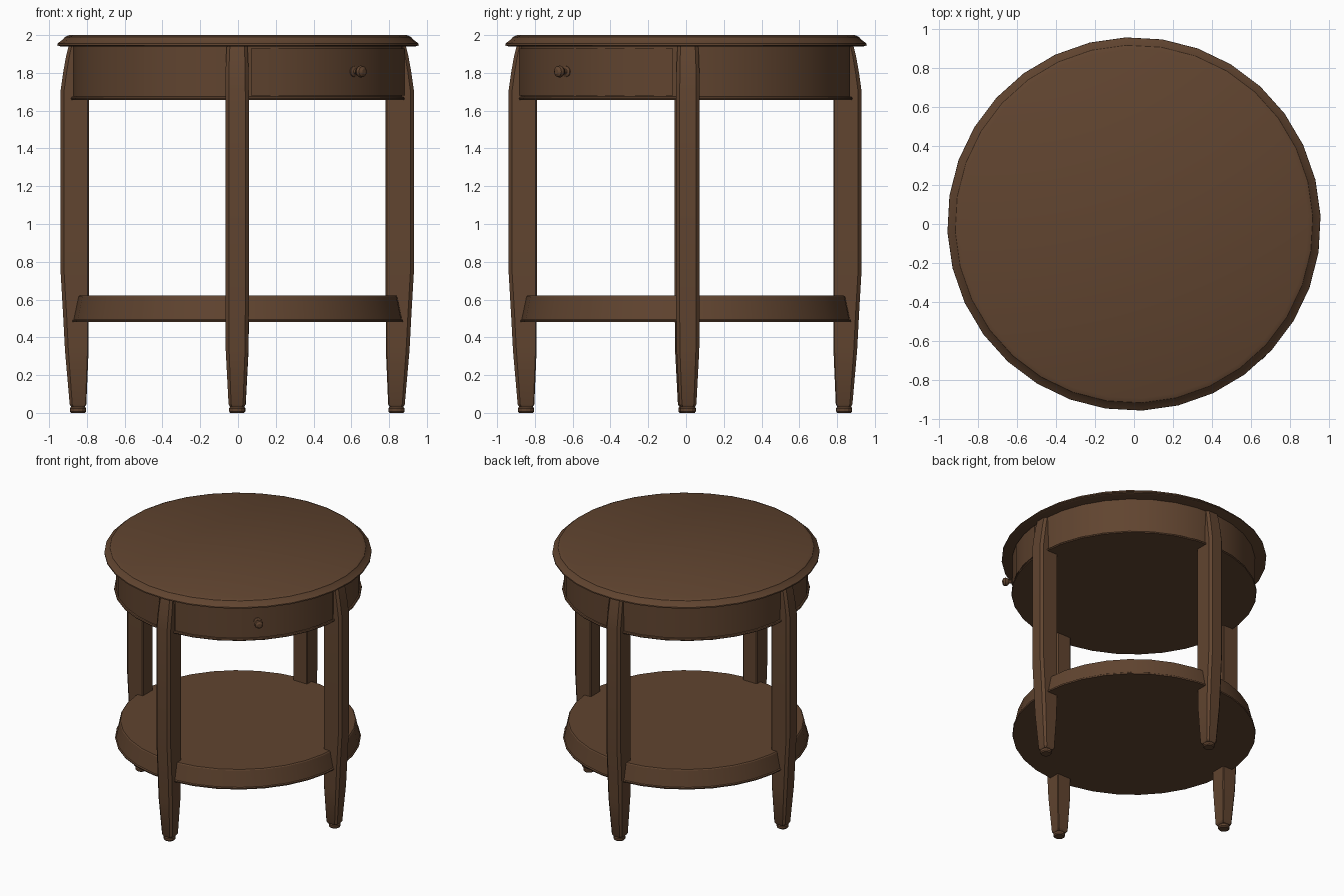
import bpy, bmesh, math
from mathutils import Matrix, Vector

if "Cube" in bpy.data.objects:
    bpy.data.objects.remove(bpy.data.objects["Cube"])

wood = bpy.data.materials.new("dark_brown_wood")
wood.diffuse_color = (0.118, 0.058, 0.029, 1)
wood.use_nodes = True
wood.node_tree.nodes["Principled BSDF"].inputs["Base Color"].default_value = wood.diffuse_color
SEG = 32


def finish(name, bm, mat=Matrix()):
    bmesh.ops.recalc_face_normals(bm, faces=bm.faces)
    bm.transform(mat)
    me = bpy.data.meshes.new(name)
    bm.to_mesh(me)
    bm.free()
    me.materials.append(wood)
    me.shade_smooth()
    me.set_sharp_from_angle(angle=math.radians(28))
    ob = bpy.data.objects.new(name, me)
    bpy.context.collection.objects.link(ob)
    return ob


def loft(bm, rings):
    """Skin closed rings of points and cap both ends."""
    vs = [[bm.verts.new(p) for p in r] for r in rings]
    n = len(vs[0])
    for a, b in zip(vs, vs[1:]):
        for i in range(n):
            j = (i + 1) % n
            bm.faces.new((a[i], a[j], b[j], b[i]))
    bm.faces.new(vs[0])
    bm.faces.new(vs[-1])


def turned(name, profile, seg=SEG, phase=2.5, mat=Matrix()):
    """Solid of revolution from (radius, z) points."""
    bm = bmesh.new()
    ph = math.radians(phase)
    angles = [ph + 2 * math.pi * i / seg for i in range(seg)]
    loft(bm, [[(r * math.cos(a), r * math.sin(a), z) for a in angles]
              for r, z in profile])
    return finish(name, bm, mat)


# Table top with moulded edge
turned("table_top", [(0.94, 1.94), (0.958, 1.946), (0.957, 1.955), (0.922, 1.982),
                     (0.918, 1.99), (0.895, 2.0)])

# Round apron with a bead along its lower edge
turned("apron", [(0.884, 1.657), (0.888, 1.664), (0.884, 1.672), (0.875, 1.675),
                 (0.875, 1.945)])

# Lower shelf, sloped rim with a small lip
turned("lower_shelf", [(0.878, 0.48), (0.881, 0.49), (0.873, 0.495),
                       (0.848, 0.615), (0.842, 0.622)])

# Curved drawer front between the front and right legs
bm = bmesh.new()
rings = []
for k in range(9):
    a = math.radians(-85.5 + 81 * k / 8)
    c, s = math.cos(a), math.sin(a)
    rings.append([(r * c, r * s, z) for r, z in
                  ((0.85, 1.68), (0.883, 1.68), (0.883, 1.93), (0.85, 1.93))])
loft(bm, rings)
finish("drawer_front", bm)

# Drawer knob
aim = Matrix.Rotation(math.radians(-45.8), 4, 'Z') @ Matrix.Translation((0, 0, 1.807)) \
    @ Matrix.Rotation(math.radians(90), 4, 'Y')
turned("drawer_knob", [(0.03, 0.87), (0.028, 0.886), (0.014, 0.892), (0.013, 0.908),
                       (0.025, 0.918), (0.032, 0.932), (0.028, 0.948), (0.013, 0.957)],
       16, 0, aim)


# Four tapered legs: (height, inner edge, outer edge, half width)
LEG = [(0.03, 0.808, 0.878, 0.036), (0.045, 0.799, 0.887, 0.045),
       (0.33, 0.787, 0.912, 0.060), (0.52, 0.786, 0.922, 0.062),
       (0.76, 0.786, 0.936, 0.062), (1.70, 0.786, 0.936, 0.062),
       (1.80, 0.786, 0.922, 0.061), (1.89, 0.786, 0.906, 0.058),
       (1.945, 0.786, 0.892, 0.054)]
for name, deg, shift in (("right_leg", 0, (-0.004, 0.01)), ("back_leg", 90, (-0.004, -0.006)),
                         ("left_leg", 180, (-0.004, 0.002)), ("front_leg", 270, (-0.005, -0.004))):
    place = Matrix.Translation(Vector((*shift, 0))) @ Matrix.Rotation(math.radians(deg), 4, 'Z')
    bm = bmesh.new()
    rings = []
    for z, i, o, w in LEG:
        c = 0.3 * w      # chamfered outer corners
        d = 0.1 * w      # nearly square inner corners
        rings.append([(i, -w + d, z), (i + d, -w, z), (o - c, -w, z), (o, -w + c, z),
                      (o, w - c, z), (o - c, w, z), (i + d, w, z), (i, w - d, z)])
    loft(bm, rings)
    finish(name, bm, place)
    # Turned foot pad under each leg
    turned(name + "_foot", [(0.036, 0.0), (0.043, 0.008), (0.043, 0.024), (0.036, 0.033)],
           12, 0, place @ Matrix.Translation((0.843, 0, 0)))
